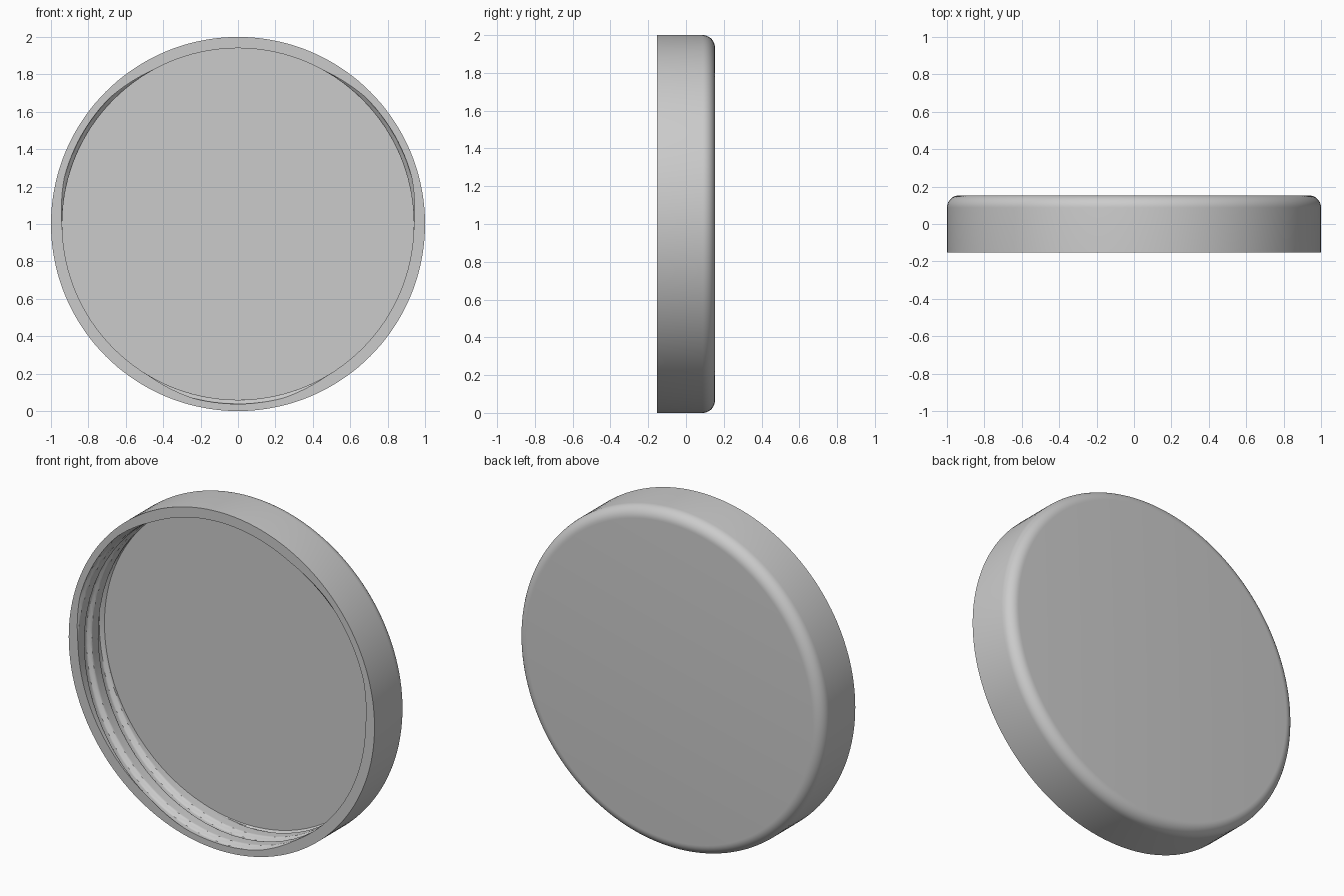
import bpy, bmesh, math

cube = bpy.data.objects.get("Cube")
if cube:
    bpy.data.objects.remove(cube)

SEGMENTS = 144
HALF = 0.153          # half of the lid's depth
OUTER = 1.0
FILLET = 0.065        # rounded back edge
BORE = 0.94           # thread crest radius
GROOVE = 0.022        # thread depth
FLOOR = 0.095         # y of the inner floor
STARTS = 3
PITCH = 0.13
ROWS = 40


def thread_radius(angle, y):
    """Trapezoid three-start helical groove cut into the bore."""
    turn = STARTS * (angle - math.radians(150)) / math.tau
    phase = ((y + HALF) / PITCH + turn) % 1.0
    distance = min(phase, 1.0 - phase)            # 0 at the groove centre
    depth = max(0.0, min(1.0, (0.26 - distance) / 0.14))
    fade = max(0.0, min(1.0, (FLOOR - y) / 0.02))  # run out at the floor
    return BORE + GROOVE * depth * fade


def add_ring(bm, y, radius):
    ring = []
    for i in range(SEGMENTS):
        a = math.tau * i / SEGMENTS
        r = radius(a, y)
        ring.append(bm.verts.new((r * math.cos(a), y, 1 + r * math.sin(a))))
    return ring


bm = bmesh.new()
rings = []

# Rounded back edge, then the straight outer wall
for k in range(11):
    t = math.pi / 2 * k / 10
    r = OUTER - FILLET + FILLET * math.sin(t)
    y = HALF - FILLET + FILLET * math.cos(t)
    rings.append(add_ring(bm, y, lambda a, h, r=r: r))
rings.append(add_ring(bm, -HALF, lambda a, h: OUTER))

# Threaded bore from the front rim to the floor
for k in range(ROWS + 1):
    y = -HALF + (FLOOR + HALF) * k / ROWS
    rings.append(add_ring(bm, y, thread_radius))

for first, second in zip(rings, rings[1:]):
    for i in range(SEGMENTS):
        j = (i + 1) % SEGMENTS
        bm.faces.new((first[i], first[j], second[j], second[i]))

# Flat back and inner floor
bm.faces.new(rings[0])
bm.faces.new(rings[-1])
bmesh.ops.recalc_face_normals(bm, faces=bm.faces)

mesh = bpy.data.meshes.new("screw_lid")
bm.to_mesh(mesh)
bm.free()
lid = bpy.data.objects.new("screw_lid", mesh)
bpy.context.collection.objects.link(lid)

# Plain grey material
grey = bpy.data.materials.new("plain_grey")
grey.use_nodes = True
colour = (0.6, 0.6, 0.6, 1.0)
grey.diffuse_color = colour
grey.node_tree.nodes["Principled BSDF"].inputs["Base Color"].default_value = colour
mesh.materials.append(grey)

# Smooth curved walls, sharp rims
bpy.ops.object.select_all(action="DESELECT")
lid.select_set(True)
bpy.context.view_layer.objects.active = lid
bpy.ops.object.shade_smooth_by_angle(angle=math.radians(30))
